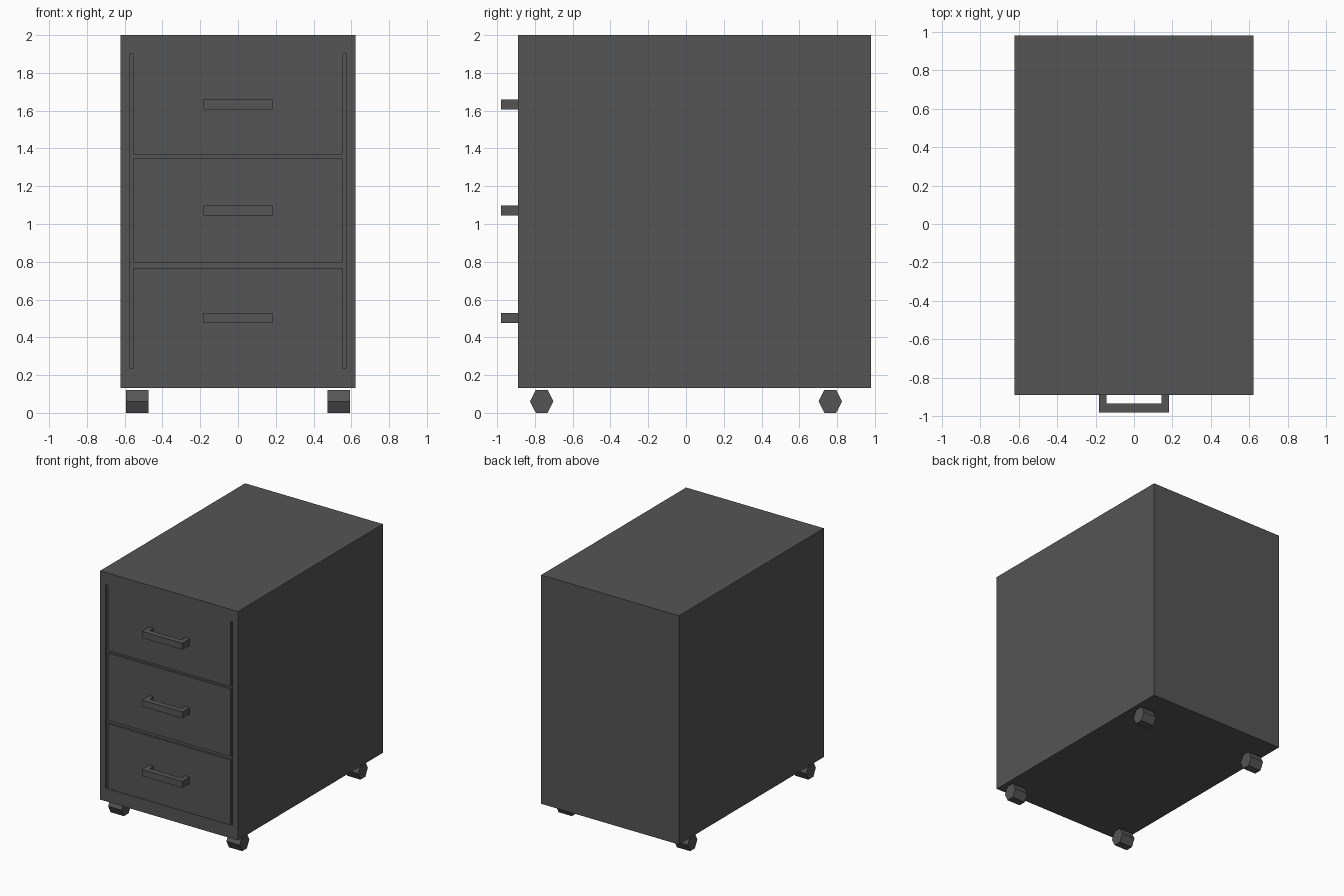
import bpy, bmesh, math
from mathutils import Vector

if "Cube" in bpy.data.objects:
    bpy.data.objects.remove(bpy.data.objects["Cube"])

dark = bpy.data.materials.new("dark_grey")
dark.diffuse_color = (0.09, 0.09, 0.09, 1)
dark.use_nodes = True
dark.node_tree.nodes["Principled BSDF"].inputs["Base Color"].default_value = dark.diffuse_color

FRONT = -0.89


def finish(name, bm):
    bmesh.ops.recalc_face_normals(bm, faces=bm.faces)
    me = bpy.data.meshes.new(name)
    bm.to_mesh(me)
    bm.free()
    ob = bpy.data.objects.new(name, me)
    me.materials.append(dark)
    bpy.context.collection.objects.link(ob)
    return ob


def prism(bm, points, offset):
    """Extrude a closed flat outline along offset."""
    face = bm.faces.new([bm.verts.new(p) for p in points])
    new = bmesh.ops.extrude_face_region(bm, geom=[face], use_keep_orig=True)["geom"]
    verts = [v for v in new if isinstance(v, bmesh.types.BMVert)]
    bmesh.ops.translate(bm, verts=verts, vec=Vector(offset))


def rect(x, y, z0, z1):
    return [(-x, y, z0), (x, y, z0), (x, y, z1), (-x, y, z1)]


# Cabinet body with a shallow recess in the front
bm = bmesh.new()
prism(bm, rect(0.622, FRONT, 0.132, 2.0), (0, 0.98 - FRONT, 0))
bmesh.ops.recalc_face_normals(bm, faces=bm.faces)
front = min(bm.faces, key=lambda f: f.calc_center_median().y)
bmesh.ops.inset_region(bm, faces=[front], thickness=0.069)
for v in front.verts:
    v.co.z = 1.90 if v.co.z > 1 else 0.238
recess = bmesh.ops.extrude_discrete_faces(bm, faces=[front])["faces"][0]
inner = list(recess.verts)
bmesh.ops.remove_doubles(bm, verts=bm.verts, dist=1e-6) if len(bm.faces) < 10 else None
bmesh.ops.translate(bm, verts=inner, vec=(0, 0.02, 0))
finish("cabinet_body", bm)

# Drawers and their U-shaped handles
drawers = [(0.238, 0.768, 0.477), (0.795, 1.346, 1.044), (1.367, 1.90, 1.605)]
u_shape = [(-0.183, FRONT + 0.004), (-0.183, -0.98), (0.183, -0.98), (0.183, FRONT + 0.004),
           (0.143, FRONT + 0.004), (0.143, -0.933), (-0.143, -0.933), (-0.143, FRONT + 0.004)]
for i, (z0, z1, hz) in enumerate(drawers, 1):
    bm = bmesh.new()
    prism(bm, rect(0.553, FRONT + 0.004, z0, z1), (0, 0.016, 0))
    finish(f"drawer_front_{i}", bm)
    bm = bmesh.new()
    prism(bm, [(x, y, hz) for x, y in u_shape], (0, 0, 0.053))
    finish(f"drawer_handle_{i}", bm)

# Six-sided wheels at the four corners
for sx, side in ((-1, "left"), (1, "right")):
    for sy, end in ((-1, "front"), (1, "back")):
        bm = bmesh.new()
        ring = [(sx * 0.534 - 0.06, sy * 0.764 + 0.062 * math.cos(k * math.pi / 3),
                 0.061 + 0.061 * math.sin(k * math.pi / 3) / math.sin(math.pi / 3))
                for k in range(6)]
        prism(bm, ring, (0.12, 0, 0))
        finish(f"wheel_{end}_{side}", bm)
